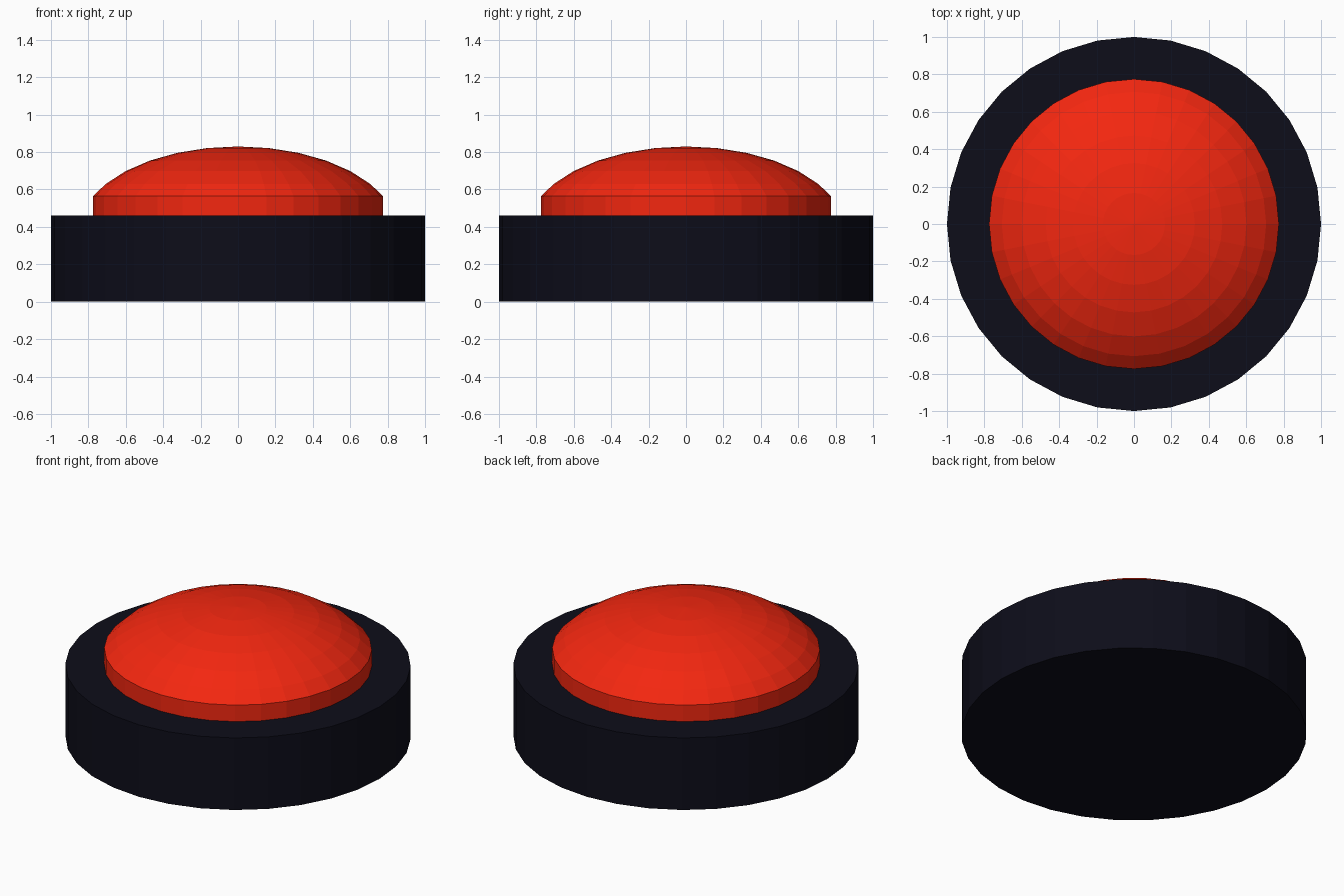
import bpy, bmesh
from math import sin, cos, asin, radians, tau

if "Cube" in bpy.data.objects:
    bpy.data.objects.remove(bpy.data.objects["Cube"])

SIDES = 32


def paint(obj, name, color):
    mat = bpy.data.materials.new(name)
    mat.diffuse_color = color
    mat.use_nodes = True
    mat.node_tree.nodes["Principled BSDF"].inputs["Base Color"].default_value = mat.diffuse_color
    obj.data.materials.append(mat)


def lathe(name, profile):
    """Spin (radius, z) points, bottom to top, into a closed faceted solid."""
    bm = bmesh.new()
    rings = [[bm.verts.new((r * cos(tau * i / SIDES), r * sin(tau * i / SIDES), z))
              for i in range(SIDES)] for r, z in profile]
    for lo, hi in zip(rings, rings[1:]):
        for i in range(SIDES):
            j = (i + 1) % SIDES
            bm.faces.new((lo[i], lo[j], hi[j], hi[i]))
    bm.faces.new(rings[0][::-1])
    bm.faces.new(rings[-1])
    bmesh.ops.remove_doubles(bm, verts=bm.verts, dist=1e-5)
    mesh = bpy.data.meshes.new(name)
    bm.to_mesh(mesh)
    bm.free()
    obj = bpy.data.objects.new(name, mesh)
    bpy.context.collection.objects.link(obj)
    return obj


# Housing: plain dark drum
base = lathe("button_base", [(1.0, 0.0), (1.0, 0.46)])
paint(base, "dark_plastic", (0.004, 0.004, 0.010, 1))

# Push button: short wall topped by a flattened dome
WALL, DOME_R, DOME_H, DOME_Z = 0.775, 0.85, 0.45, 0.38
angles = [asin(WALL / DOME_R)] + [radians(11.25 * k) for k in range(5, 0, -1)]
dome = [(DOME_R * sin(a), DOME_Z + DOME_H * cos(a)) for a in angles]
button = lathe("push_button", [(WALL, 0.46)] + dome)

# Close the dome with a shallow point
bm = bmesh.new()
bm.from_mesh(button.data)
top = max(bm.faces, key=lambda f: f.calc_center_median().z)
tip = bmesh.ops.poke(bm, faces=[top])["verts"][0]
tip.co.z = DOME_Z + DOME_H
bm.to_mesh(button.data)
bm.free()
paint(button, "red_plastic", (0.9, 0.02, 0.005, 1))
